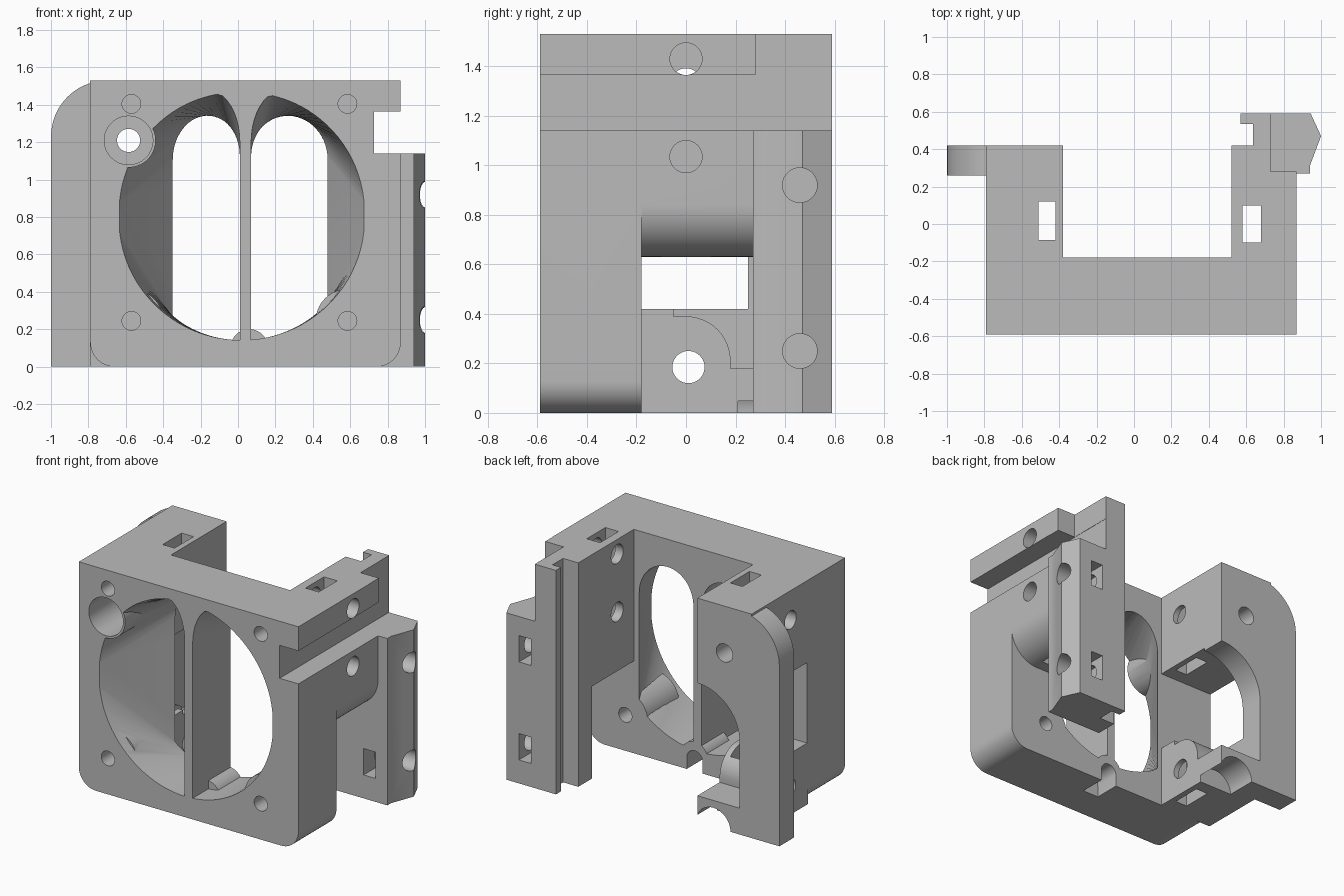
import bpy, bmesh, math
from mathutils import Vector

if "Cube" in bpy.data.objects:
    bpy.data.objects.remove(bpy.data.objects["Cube"])

grey = bpy.data.materials.new("matte_grey")
grey.diffuse_color = (0.5, 0.5, 0.5, 1)
grey.use_nodes = True
grey.node_tree.nodes["Principled BSDF"].inputs["Base Color"].default_value = grey.diffuse_color


def make(name, rings):
    """Solid skinned through rings of equal length."""
    bm = bmesh.new()
    vs = [[bm.verts.new(p) for p in r] for r in rings]
    n = len(rings[0])
    bm.faces.new(vs[0])
    bm.faces.new(vs[-1][::-1])
    for a, b in zip(vs, vs[1:]):
        for i in range(n):
            j = (i + 1) % n
            bm.faces.new((a[i], b[i], b[j], a[j]))
    bmesh.ops.recalc_face_normals(bm, faces=bm.faces)
    me = bpy.data.meshes.new(name)
    bm.to_mesh(me)
    bm.free()
    ob = bpy.data.objects.new(name, me)
    bpy.context.collection.objects.link(ob)
    me.materials.append(grey)
    return ob


def prism(axis, pts, lo, hi):
    """Extrude a 2D outline along an axis."""
    place = {'X': lambda p, d: (d, p[0], p[1]),
             'Y': lambda p, d: (p[0], d, p[1]),
             'Z': lambda p, d: (p[0], p[1], d)}[axis]
    return make("piece", [[place(p, d) for p in pts] for d in (lo, hi)])


def box(x0, x1, y0, y1, z0, z1):
    return prism('Z', [(x0, y0), (x1, y0), (x1, y1), (x0, y1)], z0, z1)


def arc(cx, cy, r, a0, a1, n=12):
    return [(cx + r * math.cos(math.radians(a0 + (a1 - a0) * i / n)),
             cy + r * math.sin(math.radians(a0 + (a1 - a0) * i / n))) for i in range(n + 1)]


def cyl(axis, u, v, r, lo, hi, n=40):
    return prism(axis, arc(u, v, r, 0, 360, n)[:-1], lo, hi)


def combine(body, op, parts):
    for p in parts:
        m = body.modifiers.new("join", 'BOOLEAN')
        m.operation, m.object, m.solver = op, p, 'EXACT'
        bpy.context.view_layer.objects.active = body
        bpy.ops.object.modifier_apply(modifier=m.name)
        bpy.data.objects.remove(p)


# Front plate with rounded lower corners
R = 0.13
body = prism('Y', arc(-0.79 + R, R, R, 180, 270) + arc(0.87 - R, R, R, 270, 360)
             + [(0.87, 1.53), (-0.79, 1.53)], -0.59, -0.18)
body.name = "mount_bracket"

# Left arm, left flange, right arm with rounded underside, right clamp rail
combine(body, 'UNION', [
    box(-0.79, -0.38, -0.19, 0.42, 0, 1.53),
    prism('Y', [(-1, 0), (-0.6, 0), (-0.6, 1.53)] + arc(-0.7, 1.23, 0.3, 90, 180), 0.26, 0.42),
    prism('Y', [(0.52, 1.53), (0.52, 0.63)] + arc(0.66, 0.84, 0.21, 270, 360)
          + [(0.87, 1.53)], -0.19, 0.35),
    prism('Z', [(0.52, 0.27), (0.94, 0.27), (0.94, 0.31), (1, 0.47), (0.945, 0.59),
                (0.57, 0.59), (0.57, 0.535), (0.635, 0.535), (0.635, 0.42), (0.52, 0.42)], 0, 1.53),
])

# Rail groove on the right and the step above the clamp
combine(body, 'DIFFERENCE', [
    box(0.728, 1.2, -0.8, 0.8, 1.14, 1.365),
    box(0.73, 1.2, 0.28, 0.8, 1.14, 1.7),
    box(0.868, 1.2, 0.2, 0.8, 1.14, 1.7),
])


# Air duct: round at the front, two narrower slots at the back
CX, CZ, CR = 0.018, 0.81, 0.668


def duct(side):
    x0 = 0.01 if side < 0 else 0.07
    rings = []
    for y, x1, back in ((-0.61, CX + side * (CR - 0.003), False),
                        (-0.16, -0.335 if side < 0 else 0.47, True)):
        w, n = abs(x1 - x0), 28
        low, top = [], []
        for i in range(n + 1):
            d = w * (1 - math.cos(math.pi * i / n)) / 2
            x = x0 + side * d
            h = math.sqrt(max(CR ** 2 - (x - CX) ** 2, 1e-6))
            if back:
                z = 1.12 + 0.22 * math.sqrt(max(0, 1 - (2 * d / w - 1) ** 2))
            else:
                z = CZ + h
                if d < 0.16:
                    z = min(z, 1.2 + 0.28 * math.sqrt(1 - (1 - d / 0.16) ** 2))
            low.append((x, y, CZ - h))
            top.append((x, y, z))
        rings.append(low + top[::-1])
    return make("duct", rings)


combine(body, 'DIFFERENCE', [duct(-1), duct(1)])

# Screw bosses and cable arch standing inside the duct
combine(body, 'UNION', [
    cyl('Y', -0.585, 1.21, 0.145, -0.59, -0.17),
    cyl('Y', -0.57, 0.245, 0.17, -0.52, -0.18),
    cyl('Y', 0.585, 0.245, 0.17, -0.52, -0.18),
    cyl('Y', 0.06, 0.101, 0.1, -0.42, -0.18),
])

# Left arm cut-outs: side window, curved rear opening, lowered rear foot
window = box(-0.95, -0.3, -0.18, 0.25, 0.42, 0.97)
rear = prism('Y', [(-0.3, 0.18), (-0.7, 0.18)] + arc(-0.38, 0.63, 0.32, 180, 90)
             + [(-0.3, 0.95)], 0.24, 0.6)
foot = prism('X', [(0.3, 0.18), (0.3, 0.5), (-0.05, 0.5), (-0.05, 0.39)]
             + arc(0.0, 0.21, 0.18, 90, 0) + [(0.18, 0.18)], -0.7, -0.3)
combine(body, 'DIFFERENCE', [window, rear, foot, cyl('Y', -0.5, 0, 0.13, 0.21, 0.6)])

# Holes along y: plate screws, counterbore, through bolt, cable arch
combine(body, 'DIFFERENCE', [
    cyl('Y', -0.57, 1.405, 0.05, -0.7, -0.3),
    cyl('Y', 0.585, 1.405, 0.05, -0.7, -0.3),
    cyl('Y', -0.57, 0.245, 0.05, -0.7, -0.3),
    cyl('Y', 0.585, 0.245, 0.05, -0.7, -0.1),
    cyl('Y', -0.585, 1.21, 0.13, -0.7, -0.3),
    cyl('Y', -0.585, 1.21, 0.062, -0.4, 0.6),
    prism('Y', [(0.0, -0.1), (0.12, -0.1)] + arc(0.06, 0.08, 0.06, 0, 180), -0.36, -0.1),
])

# Holes along x through the arms and the clamp
combine(body, 'DIFFERENCE', [
    cyl('X', 0.0, 1.43, 0.065, 0.4, 1.2),
    cyl('X', 0.0, 1.035, 0.065, 0.4, 1.2),
    cyl('X', 0.0, 1.33, 0.062, -1.2, -0.3),
    cyl('X', 0.01, 0.185, 0.065, -1.2, -0.3),
    cyl('X', 0.46, 0.92, 0.07, 0.72, 1.2),
    cyl('X', 0.46, 0.25, 0.07, 0.72, 1.2),
])

# Nut slots
combine(body, 'DIFFERENCE', [
    box(-0.51, -0.42, -0.085, 0.12, -0.2, 1.7),
    box(0.58, 0.68, -0.1, 0.1, 0.4, 1.7),
    box(0.76, 0.85, 0.1, 0.8, 0.83, 1.01),
    box(0.76, 0.85, 0.1, 0.8, 0.16, 0.34),
])

# Smooth the curved walls and keep the edges crisp
bpy.ops.object.select_all(action='DESELECT')
body.select_set(True)
bpy.context.view_layer.objects.active = body
bpy.ops.object.shade_smooth_by_angle(angle=math.radians(30))
